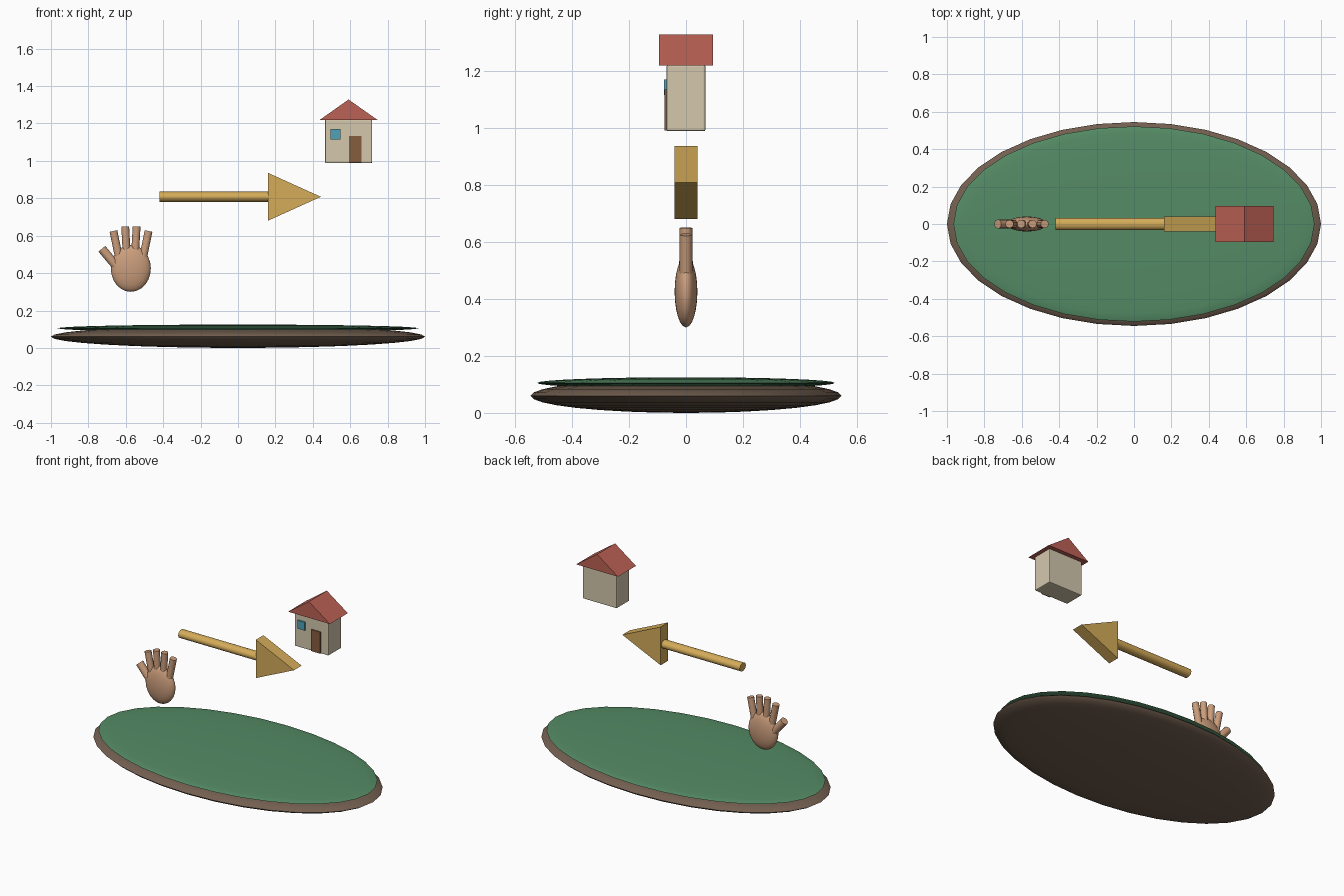
import bpy
import math
from mathutils import Vector

if "Cube" in bpy.data.objects:
    bpy.data.objects.remove(bpy.data.objects["Cube"])


def mat(name, rgb):
    m = bpy.data.materials.new(name)
    m.diffuse_color = (*rgb, 1)
    m.use_nodes = True
    m.node_tree.nodes["Principled BSDF"].inputs["Base Color"].default_value = m.diffuse_color
    return m


BROWN = mat("earth", (0.17, 0.115, 0.08))
GREEN = mat("grass", (0.09, 0.26, 0.13))
SKIN = mat("skin", (0.60, 0.34, 0.20))
GOLD = mat("gold", (0.66, 0.41, 0.10))
CREAM = mat("wall", (0.66, 0.58, 0.42))
RED = mat("roof_red", (0.50, 0.12, 0.09))
WOOD = mat("door_wood", (0.24, 0.11, 0.05))
BLUE = mat("glass", (0.08, 0.36, 0.48))


def finish(name, material, smooth=False):
    o = bpy.context.object
    o.name = name
    o.data.materials.append(material)
    bpy.ops.object.transform_apply(location=False, rotation=False, scale=True)
    if smooth:
        bpy.ops.object.shade_smooth_by_angle(angle=math.radians(40))
    return o


def bevel(o, width):
    b = o.modifiers.new("bevel", "BEVEL")
    b.width, b.segments = width, 2


def ellipsoid(name, center, radii, material, segments=32, rings=16):
    bpy.ops.mesh.primitive_uv_sphere_add(segments=segments, ring_count=rings, location=center)
    bpy.context.object.scale = radii
    return finish(name, material, True)


def rod(name, a, b, radius, material, sides=12, flat=1.0):
    a, b = Vector(a), Vector(b)
    d = b - a
    bpy.ops.mesh.primitive_cylinder_add(vertices=sides, radius=radius, depth=d.length,
                                        location=(a + b) / 2)
    o = bpy.context.object
    o.rotation_euler = (0, math.atan2(d.x, d.z), 0)
    o.scale.x = flat
    return finish(name, material, True)


def box(name, x, y, z, material):
    bpy.ops.mesh.primitive_cube_add(size=1, location=[sum(r) / 2 for r in (x, y, z)])
    bpy.context.object.scale = [r[1] - r[0] for r in (x, y, z)]
    return finish(name, material)


def prism(name, tri, half_depth, material):
    # triangle in the xz plane extruded along y
    verts = [(x, y, z) for y in (-half_depth, half_depth) for x, z in tri]
    faces = [(0, 1, 2), (5, 4, 3)] + [(i, i + 3, (i + 1) % 3 + 3, (i + 1) % 3) for i in range(3)]
    me = bpy.data.meshes.new(name)
    me.from_pydata(verts, [], faces)
    o = bpy.data.objects.new(name, me)
    bpy.context.collection.objects.link(o)
    me.materials.append(material)
    return o


# oval ground disc with grass layer
ellipsoid("ground_disc", (0, 0, 0.06), (1, 0.545, 0.06), BROWN)
ellipsoid("grass_layer", (0, 0, 0.105), (0.965, 0.522, 0.02), GREEN)

# open hand
ellipsoid("palm", (-0.573, 0, 0.425), (0.107, 0.04, 0.125), SKIN, 24, 12)
fingers = [((-0.637, 0.485), (-0.666, 0.625)), ((-0.594, 0.478), (-0.603, 0.649)),
           ((-0.552, 0.478), (-0.542, 0.649)), ((-0.507, 0.485), (-0.478, 0.625)),
           ((-0.640, 0.425), (-0.728, 0.530))]
for i, ((x0, z0), (x1, z1)) in enumerate(fingers):
    rod("thumb" if i == 4 else f"finger_{i + 1}", (x0, 0, z0), (x1, 0, z1),
        0.025 if i == 4 else 0.022, SKIN, 10)

# arrow pointing from the hand to the house
rod("arrow_shaft", (-0.42, 0, 0.808), (0.17, 0, 0.808), 0.033, GOLD, 16, 0.83)
prism("arrow_head", [(0.16, 0.68), (0.443, 0.808), (0.16, 0.936)], 0.04, GOLD)

# house
bevel(box("house_walls", (0.465, 0.717), (-0.068, 0.068), (0.988, 1.221), CREAM), 0.006)
prism("house_roof", [(0.437, 1.219), (0.746, 1.219), (0.591, 1.328)], 0.095, RED)
box("house_door", (0.594, 0.660), (-0.075, -0.06), (0.99, 1.134), WOOD)
box("house_window", (0.495, 0.548), (-0.078, -0.06), (1.115, 1.170), BLUE)
